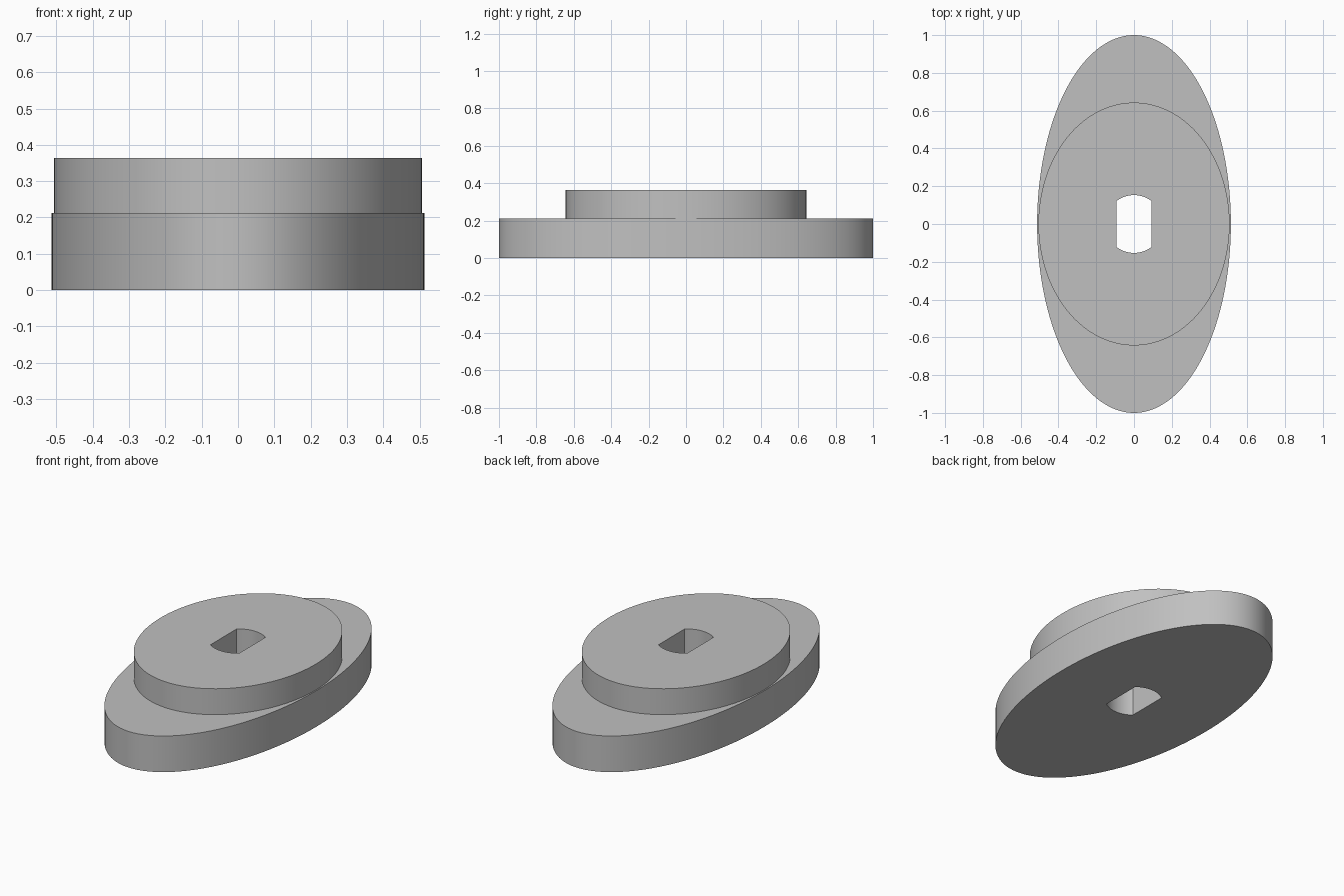
import bpy
import math

cube = bpy.data.objects.get("Cube")
if cube:
    bpy.data.objects.remove(cube, do_unlink=True)

SEGMENTS = 144
BASE_TOP, BOSS_TOP = 0.212, 0.364
ANGLES = [math.tau * i / SEGMENTS for i in range(SEGMENTS)]

grey = bpy.data.materials.new("plain grey")
grey.use_nodes = True
colour = (0.53, 0.53, 0.53, 1)
grey.diffuse_color = colour
grey.node_tree.nodes["Principled BSDF"].inputs["Base Color"].default_value = colour


def ellipse(rx, ry, z):
    return [(rx * math.cos(a), ry * math.sin(a), z) for a in ANGLES]


def slot(z, radius=0.153, flat=0.093):
    """Round hole with two flat sides."""
    ring = []
    for a in ANGLES:
        r = min(radius, flat / max(abs(math.cos(a)), 1e-6))
        ring.append((r * math.cos(a), r * math.sin(a), z))
    return ring


def loft(name, rings):
    """Join successive closed rings with quads."""
    verts = [p for ring in rings for p in ring]
    faces = []
    for k in range(len(rings) - 1):
        a, b = k * SEGMENTS, (k + 1) * SEGMENTS
        for i in range(SEGMENTS):
            j = (i + 1) % SEGMENTS
            faces.append((a + i, a + j, b + j, b + i))
    mesh = bpy.data.meshes.new(name)
    mesh.from_pydata(verts, [], faces)
    mesh.materials.append(grey)
    obj = bpy.data.objects.new(name, mesh)
    bpy.context.collection.objects.link(obj)
    bpy.ops.object.select_all(action="DESELECT")
    obj.select_set(True)
    bpy.context.view_layer.objects.active = obj
    bpy.ops.object.shade_smooth_by_angle(angle=math.radians(30))
    return obj


# Long oval base: slot wall, underside, rim and the visible top ledge
boss_foot = ellipse(0.506, 0.643, BASE_TOP)
loft("oval_base", [
    slot(BASE_TOP), slot(0),
    ellipse(0.513, 1, 0), ellipse(0.513, 1, BASE_TOP),
    boss_foot,
])

# Shorter oval boss standing on the base, with the slot running through it
loft("raised_boss", [
    boss_foot, ellipse(0.506, 0.643, BOSS_TOP),
    slot(BOSS_TOP), slot(BASE_TOP),
])
